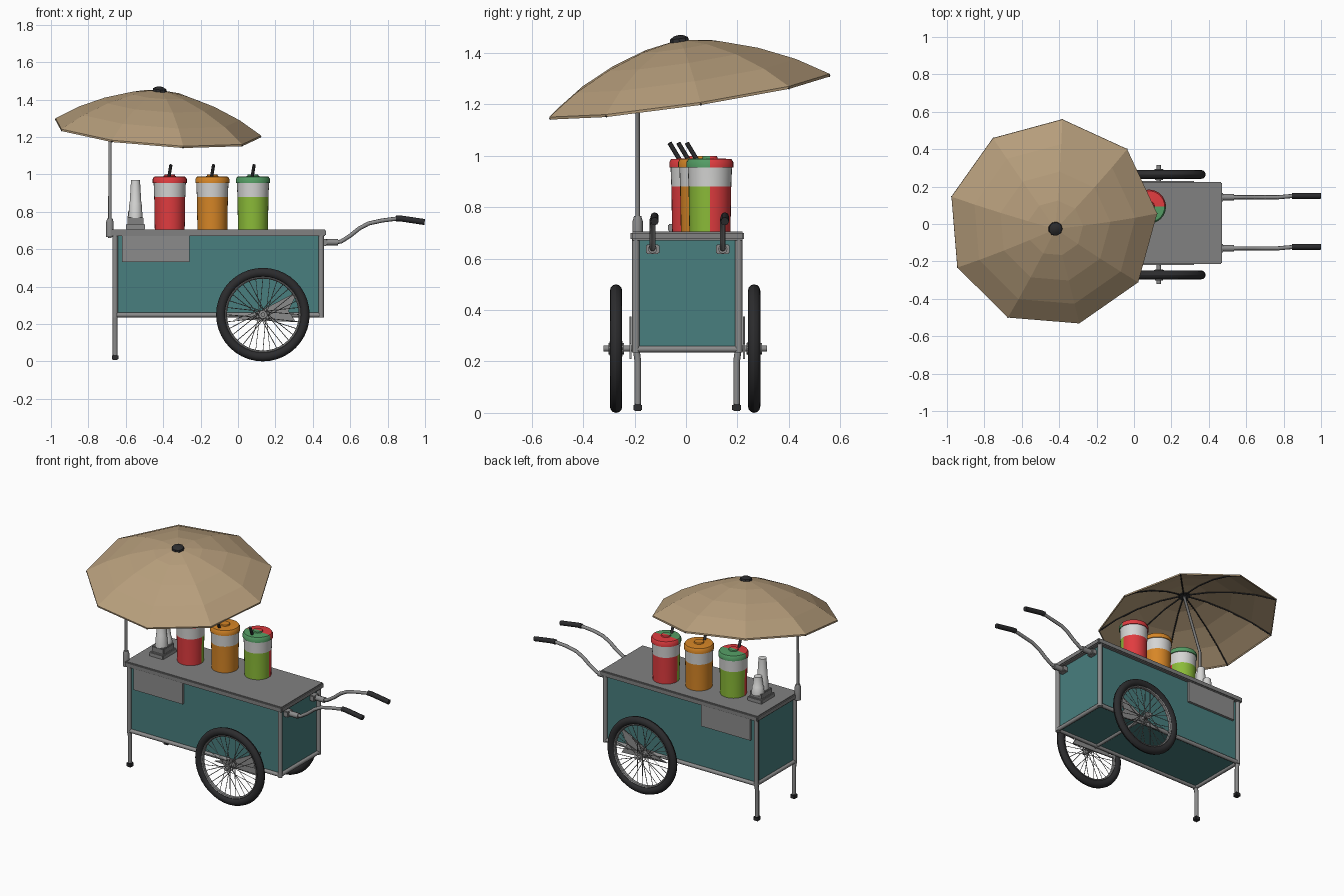
import bpy, bmesh, math
from mathutils import Vector, Matrix

if "Cube" in bpy.data.objects:
    bpy.data.objects.remove(bpy.data.objects["Cube"])

def mat(name, r, g, b):
    m = bpy.data.materials.new(name)
    m.diffuse_color = (r, g, b, 1)
    m.use_nodes = True
    m.node_tree.nodes["Principled BSDF"].inputs["Base Color"].default_value = m.diffuse_color
    return m

TEAL = mat("teal_paint", .065, .21, .21)
STEEL = mat("steel", .26, .26, .26)
PLATE = mat("worktop_grey", .22, .22, .22)
RUBBER = mat("black_rubber", .025, .025, .027)
TAN = mat("tan_canvas", .47, .34, .2)
RED = mat("red", .75, .045, .05)
ORANGE = mat("orange", .68, .24, .02)
GREEN = mat("green", .26, .5, .04)
LIDGREEN = mat("lid_green", .09, .34, .13)
WHITE = mat("white", .66, .66, .65)

def finish(name, bm, mats, smooth=True):
    bmesh.ops.recalc_face_normals(bm, faces=bm.faces[:])
    me = bpy.data.meshes.new(name)
    bm.to_mesh(me)
    bm.free()
    for m in mats:
        me.materials.append(m)
    if smooth:
        me.shade_smooth()
        me.set_sharp_from_angle(angle=math.radians(35))
    ob = bpy.data.objects.new(name, me)
    bpy.context.collection.objects.link(ob)
    return ob

def box(name, lo, hi, m, bevel=0.0):
    bm = bmesh.new()
    bmesh.ops.create_cube(bm, size=1)
    for v in bm.verts:
        v.co = [lo[i] + (v.co[i] + .5) * (hi[i] - lo[i]) for i in range(3)]
    if bevel:
        bmesh.ops.bevel(bm, geom=bm.edges[:], offset=bevel, segments=2, affect='EDGES')
    return finish(name, bm, [m])

def revolve(name, profile, mats, mtx, seg=24, phase=0.0, rule=None, smooth=True):
    """Turn an (r, z) profile about z, then place it with mtx."""
    bm = bmesh.new()
    rings = []
    for r, z in profile:
        n = 1 if r == 0 else seg
        rings.append([bm.verts.new((r * math.cos(phase + math.tau * k / seg),
                                    r * math.sin(phase + math.tau * k / seg), z)) for k in range(n)])
    for a, b in zip(rings, rings[1:]):
        for k in range(seg):
            q = [a[k % len(a)], a[(k + 1) % len(a)], b[(k + 1) % len(b)], b[k % len(b)]]
            bm.faces.new(list(dict.fromkeys(q)))
    if rule:
        for f in bm.faces:
            f.material_index = rule(f.calc_center_median())
    bm.transform(mtx)
    return finish(name, bm, mats, smooth)

def tubes(name, paths, r, m, res=2):
    cu = bpy.data.curves.new(name, 'CURVE')
    cu.dimensions = '3D'
    cu.bevel_depth, cu.bevel_resolution, cu.use_fill_caps = r, res, True
    for p in paths:
        s = cu.splines.new('POLY')
        s.points.add(len(p) - 1)
        for pt, co in zip(s.points, p):
            pt.co = (*co, 1)
    cu.materials.append(m)
    ob = bpy.data.objects.new(name, cu)
    bpy.context.collection.objects.link(ob)
    return ob

def at(x, y, z=0):
    return Matrix.Translation((x, y, z))

# Body, worktop and side plates
box("body", (-.655, -.19, .25), (.44, .2, .68), TEAL)
box("worktop", (-.68, -.215, .67), (.47, .225, .706), PLATE, .006)
for y, n in ((-.198, "front"), (.208, "back")):
    box(n + "_plate", (-.62, y - .008, .53), (-.26, y + .008, .67), STEEL)

# Frame posts, rails, legs and feet
YS = (-.195, .205)
tubes("posts", [[(x, y, .235), (x, y, .68)] for x in (-.657, .445) for y in YS], .015, STEEL)
tubes("bottom_rails", [[(-.657, y, .248), (.445, y, .248)] for y in YS]
      + [[(x, YS[0], .248), (x, YS[1], .248)] for x in (-.657, .445)], .013, STEEL)
tubes("legs", [[(-.657, y, .26), (-.657, y * .96, .2), (-.657, y * .96, .02)] for y in YS], .013, STEEL)
for i, y in enumerate(YS):
    box(f"foot_{i}", (-.674, y * .96 - .017, .008), (-.64, y * .96 + .017, .035), RUBBER, .004)

# Wheels, hubs, spokes and brackets on one axle
WX, WZ = .133, .25
tubes("axle", [[(WX, -.32, WZ), (WX, .315, WZ)]], .012, STEEL, 3)
for y, n, s in ((-.272, "front", -1), (.265, "back", 1)):
    turn = at(WX, y, WZ) @ Matrix.Rotation(math.pi / 2, 4, 'X')
    ring = lambda R, a, b, k: [(R + a * math.cos(math.tau * i / k), b * math.sin(math.tau * i / k))
                               for i in range(k + 1)]
    revolve(n + "_tyre", ring(.225, .025, .024, 12), [RUBBER], turn, 40)
    revolve(n + "_rim", ring(.2, .008, .013, 8), [STEEL], turn, 40)
    revolve(n + "_hub", [(0, -.03), (.022, -.03), (.022, -.024), (.013, -.02), (.013, .02),
                         (.022, .024), (.022, .03), (0, .03)], [STEEL], turn, 16)
    sp = []
    for k in range(32):
        a = math.tau * k / 32
        b = a + (.9 if k % 4 < 2 else -.9)
        sp.append([(WX + .02 * math.cos(b), y + (.024 if k % 2 else -.024), WZ + .02 * math.sin(b)),
                   (WX + .198 * math.cos(a), y, WZ + .198 * math.sin(a))])
    tubes(n + "_spokes", sp, .002, STEEL, 0)
    # Triangular axle bracket
    bm = bmesh.new()
    yb = (-.212 if s < 0 else .222)
    f = bm.faces.new([bm.verts.new((x, yb, z)) for x, z in
                      ((-.02, .225), (.31, .21), (.27, .27), (.32, .375), (.13, .275))])
    g = bmesh.ops.extrude_face_region(bm, geom=[f])
    bmesh.ops.translate(bm, vec=(0, s * .008, 0),
                        verts=[v for v in g['geom'] if isinstance(v, bmesh.types.BMVert)])
    finish(n + "_axle_bracket", bm, [STEEL], False)

# Push handles
for i, y in enumerate((-.13, .143)):
    e = y + .008
    box(f"handle_socket_{i}", (.44, y - .026, .618), (.475, y + .026, .655), STEEL, .004)
    tubes(f"handle_sleeve_{i}", [[(.46, y, .637), (.535, y, .637)]], .018, STEEL)
    tubes(f"handle_{i}", [[(.5, y, .637), (.55, y, .64), (.6, y, .672), (.65, y, .712), (.7, y, .738),
                           (.77, y, .753), (.86, e, .765)]], .011, STEEL)
    tubes(f"grip_{i}", [[(.845, e, .764), (.87, e, .764), (.998, e, .745)]], .016, RUBBER)

# Drink barrels: front and back halves differ in colour
for n, x, y, front, back in (("left", -.365, .026, (RED, RED), (GREEN, LIDGREEN)),
                             ("middle", -.137, .06, (ORANGE, ORANGE), (ORANGE, ORANGE)),
                             ("right", .08, .093, (GREEN, LIDGREEN), (RED, RED))):
    prof = [(0, .705), (.08, .705), (.083, .88), (.086, .955), (.091, .955), (.091, .975),
            (.084, .987), (.03, .99), (.028, .998), (0, .998)]
    def rule(c):
        if .89 < c.z < .954:
            return 4
        return (2 if c.y > 0 else 0) + (1 if c.z > .95 else 0)
    revolve(n + "_barrel", prof, [*front, *back, WHITE], at(x, y), 32, 0, rule)
    tubes(n + "_ladle", [[(x - .006, y - .045, .975), (x + .006, y - .09, 1.05)]], .009, RUBBER)

# Cup tray and stacked cups
box("cup_tray", (-.6, -.07, .705), (-.497, .07, .735), STEEL, .004)
box("cup_tray_holder", (-.592, -.055, .73), (-.505, .06, .77), PLATE, .004)
for n, x, y, z in (("tall", -.548, -.015, .97), ("short", -.552, .038, .87)):
    k = (z - .76) / .21
    revolve(n + "_cups", [(0, .755), (.039, .755), (.039 - .006 * k, .755 + .09 * k),
                          (.033 - .002 * k, .76 + .09 * k), (.024, z), (0, z)], [WHITE], at(x, y), 20)

# Tilted nine-sided umbrella
N = Vector((.072, -.148, 1)).normalized()
C = Vector((-.435, .005, 1.238))
tilt = Matrix.Translation(C) @ Vector((0, 0, 1)).rotation_difference(N).to_matrix().to_4x4()
PH = math.radians(5)
dome = [(0, .216), (.15, .19), (.3, .142), (.44, .078), (.562, .002), (.562, -.008)]
canopy = revolve("umbrella_canopy", dome, [TAN], tilt, 9, PH, None, False)
mod = canopy.modifiers.new("thickness", 'SOLIDIFY')
mod.thickness = .004
ribs = []
for k in range(9):
    a = PH + math.tau * k / 9
    ribs.append([tilt @ Vector((r * math.cos(a), r * math.sin(a), z - .009)) for r, z in dome[:5]])
tubes("umbrella_ribs", ribs, .004, RUBBER, 1)
revolve("umbrella_cap", [(0, .2), (.04, .2), (.036, .222), (.018, .232), (0, .234)], [RUBBER], tilt, 9)
tubes("umbrella_pole", [[(-.685, -.188, .66), (-.685, -.188, 1.21), tilt @ Vector((0, 0, .2))]], .009, STEEL)
revolve("pole_clamp", [(0, .665), (.02, .665), (.02, .745), (.014, .765), (0, .765)], [STEEL],
        at(-.685, -.188), 12)
